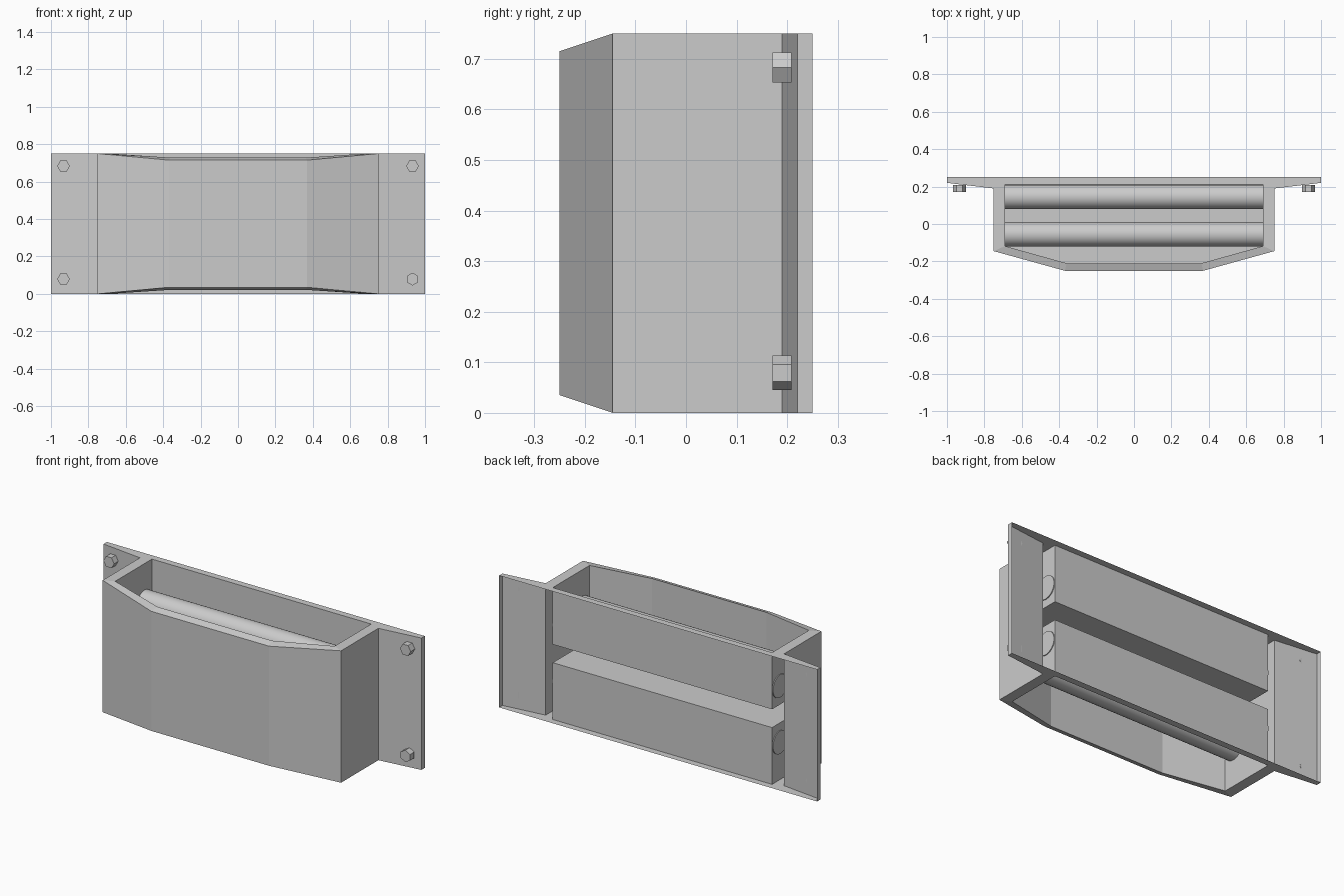
import bpy, bmesh, math
from mathutils import Matrix

if "Cube" in bpy.data.objects:
    bpy.data.objects.remove(bpy.data.objects["Cube"])

H = 0.75                 # overall height
POCKET = 0.323           # depth of the top and bottom pockets


def finish(bm, name):
    me = bpy.data.meshes.new(name)
    bm.to_mesh(me)
    bm.free()
    ob = bpy.data.objects.new(name, me)
    bpy.context.collection.objects.link(ob)
    return ob


def rim_drop(y):
    # the rim slopes away from the ends towards the front
    return max(0.0, (-0.145 - y) / 0.105 * 0.035)


# Housing: open-backed bracket with a pocket in the top and in the bottom
outer = [(-1, .25), (-1, .22), (-.75, .19), (-.75, -.145), (-.37, -.25),
         (.37, -.25), (.75, -.145), (.75, .19), (1, .22), (1, .25)]
inner = [(-.69, .212), (-.69, -.118), (-.36, -.21),
         (.36, -.21), (.69, -.118), (.69, .212)]

bm = bmesh.new()
rims = []
for top in (False, True):
    def ring(pts, depth=None):
        vs = []
        for x, y in pts:
            d = rim_drop(y) if depth is None else depth
            vs.append(bm.verts.new((x, y, H - d if top else d)))
        return vs
    o, i, f = ring(outer), ring(inner), ring(inner, POCKET)
    b = ring([(-.75, .25), (.75, .25)])

    def face(vs):
        bm.faces.new(vs if top else vs[::-1])
    # flange caps
    face([o[0], o[1], o[2], b[0]])
    face([b[1], o[7], o[8], o[9]])
    # rim around the pocket
    face([b[0], o[2], o[3], i[1], i[0]])
    for k in range(3):
        face([o[3 + k], o[4 + k], i[2 + k], i[1 + k]])
    face([o[6], o[7], b[1], i[5], i[4]])
    face([b[1], b[0], i[0], i[5]])
    # pocket walls and floor
    for k in range(6):
        n = (k + 1) % 6
        face([i[k], i[n], f[n], f[k]])
    face(f)
    rims.append(o)
# outer walls, back left open
lo, hi = rims
for k in range(9):
    bm.faces.new([lo[k], lo[k + 1], hi[k + 1], hi[k]])
finish(bm, "housing")


def cylinder(name, radius, length, sides, matrix):
    bm = bmesh.new()
    bmesh.ops.create_cone(bm, cap_ends=True, segments=sides, radius1=radius,
                          radius2=radius, depth=length, matrix=matrix)
    return finish(bm, name)


# Rollers: two across each pocket
for z, level in ((H - .215, "upper"), (.215, "lower")):
    for y, place in ((.145, "back"), (-.055, "front")):
        m = Matrix.Translation((0, y, z)) @ Matrix.Rotation(math.pi / 2, 4, 'Y')
        ob = cylinder(f"{level}_{place}_roller", .065, 1.39, 48, m)
        bpy.ops.object.select_all(action='DESELECT')
        ob.select_set(True)
        bpy.context.view_layer.objects.active = ob
        bpy.ops.object.shade_smooth_by_angle(angle=math.radians(40))

# Hexagonal bolts at the flange corners
for x, side in ((-.933, "left"), (.933, "right")):
    for z, level in ((.079, "lower"), (.683, "upper")):
        turn = 0 if (side, level) == ("right", "lower") else math.pi / 2
        m = (Matrix.Translation((x, .19, z)) @ Matrix.Rotation(math.pi / 2, 4, 'X')
             @ Matrix.Rotation(turn, 4, 'Z'))
        cylinder(f"{level}_{side}_bolt", .034, .038, 6, m)
